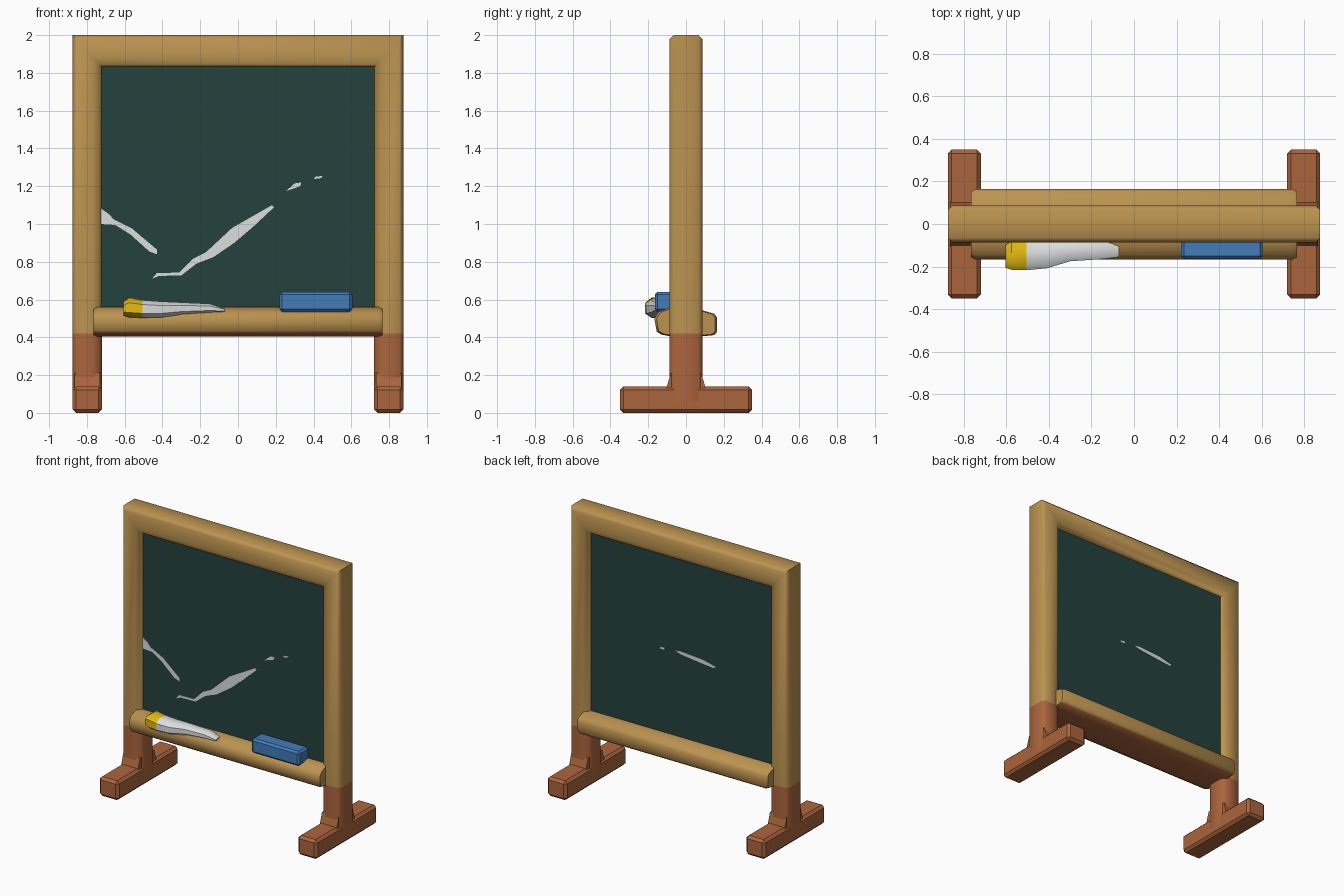
import bpy, bmesh, math
from mathutils import Vector

if "Cube" in bpy.data.objects:
    bpy.data.objects.remove(bpy.data.objects["Cube"])


def material(name, rgb):
    m = bpy.data.materials.new(name)
    m.diffuse_color = (*rgb, 1)
    m.use_nodes = True
    m.node_tree.nodes["Principled BSDF"].inputs["Base Color"].default_value = m.diffuse_color
    return m


TAN = material("tan wood", (0.50, 0.29, 0.08))
RED = material("red brown wood", (0.41, 0.13, 0.047))
GREEN = material("board green", (0.017, 0.055, 0.046))
WHITE = material("chalk white", (0.72, 0.74, 0.74))
YELLOW = material("chalk yellow", (0.78, 0.50, 0.005))
BLUE = material("eraser blue", (0.055, 0.20, 0.48))


def finish(bm, name, mats, rule=None, smooth=None):
    bmesh.ops.recalc_face_normals(bm, faces=bm.faces)
    bm.normal_update()
    for f in bm.faces:
        f.material_index = rule(f) if rule else 0
        f.smooth = smooth is not None
    me = bpy.data.meshes.new(name)
    bm.to_mesh(me)
    bm.free()
    for m in mats:
        me.materials.append(m)
    if smooth is not None:
        me.set_sharp_from_angle(angle=math.radians(smooth))
    ob = bpy.data.objects.new(name, me)
    bpy.context.collection.objects.link(ob)
    return ob


def loft(rings, name, mats, rule=None, smooth=None):
    """Skin a list of equal-length point rings and cap both ends."""
    bm = bmesh.new()
    vs = [[bm.verts.new(p) for p in r] for r in rings]
    n = len(vs[0])
    for a, b in zip(vs, vs[1:]):
        for i in range(n):
            j = (i + 1) % n
            bm.faces.new((a[i], a[j], b[j], b[i]))
    bm.faces.new(vs[0])
    bm.faces.new(vs[-1])
    return finish(bm, name, mats, rule, smooth)


def box(name, lo, hi, mats, bevel=0.0, smooth=None):
    bm = bmesh.new()
    bmesh.ops.create_cube(bm, size=1)
    lo, hi = Vector(lo), Vector(hi)
    for v in bm.verts:
        v.co = Vector([(lo[i] + hi[i]) / 2 + v.co[i] * (hi[i] - lo[i]) for i in range(3)])
    if bevel:
        bmesh.ops.bevel(bm, geom=bm.edges[:], offset=bevel, segments=1, affect='EDGES')
    return finish(bm, name, mats, smooth=smooth)


def plate(name, pts, y, depth):
    """Thin painted stroke: outline in x, z pushed out along y."""
    bm = bmesh.new()
    f = bm.faces.new([bm.verts.new((x, y, z)) for x, z in pts])
    r = bmesh.ops.extrude_face_region(bm, geom=[f])
    for v in r["geom"]:
        if isinstance(v, bmesh.types.BMVert):
            v.co.y += depth
    bmesh.ops.triangulate(bm, faces=[f for f in bm.faces if len(f.verts) > 4])
    return finish(bm, name, [WHITE])


# Mitred frame: one rounded section swept up, across and down, red below the split
half = [(0, -0.065), (0.02, -0.087), (0.11, -0.087), (0.14, -0.072), (0.155, -0.05)]
prof = half + [(d, -y) for d, y in reversed(half)]
X, SPLIT = 0.875, 0.42
rings = [[(-X + d, y, z) for d, y in prof] for z in (0.06, SPLIT)]
rings.append([(-X + d, y, 2 - d * 1.1) for d, y in prof])
rings += [[(-x, y, z) for x, y, z in r] for r in reversed(rings)]
loft(rings, "frame", [TAN, RED],
     lambda f: 1 if f.calc_center_median().z < SPLIT - 0.01 else 0, smooth=50)

# Feet
for s, side in ((-1, "left"), (1, "right")):
    xs = sorted((s * 0.72, s * 0.875))
    box(side + "_foot", (xs[0], -0.35, 0.0), (xs[1], 0.35, 0.14), [RED], 0.018)
    # small flare where the leg meets the foot
    loft([[(x, y * w, z) for x, y in ((xs[0] + .01, -1), (xs[1] - .01, -1), (xs[1] - .01, 1), (xs[0] + .01, 1))]
          for w, z in ((0.105, 0.13), (0.08, 0.21))], side + "_leg_flare", [RED])

# Board panel
box("board", (-0.735, -0.055, 0.48), (0.735, 0.055, 1.85), [GREEN])

# Tray beam with red-brown underside
tray = [(-0.08, 0.56), (-0.145, 0.535), (-0.168, 0.50), (-0.155, 0.43), (-0.13, 0.415), (-0.08, 0.405),
        (0.08, 0.405), (0.15, 0.412), (0.165, 0.43), (0.165, 0.505), (0.15, 0.525), (0.08, 0.545)]
loft([[(x, y * k, 0.48 + (z - 0.48) * k) for y, z in tray]
      for x, k in ((-0.765, 0.93), (-0.745, 1), (0.745, 1), (0.765, 0.93))],
     "tray", [TAN, RED], lambda f: 1 if f.normal.z < -0.75 else 0, smooth=50)

# Eraser
box("eraser", (0.22, -0.165, 0.535), (0.605, -0.05, 0.64), [BLUE], 0.014)


# Chalk stick: sections of x, y range, z range; yellow left end
def section(x, y0, y1, z0, z1):
    a, b = (y1 - y0) * 0.25, (z1 - z0) * 0.25
    return [(x, y0 + a, z0), (x, y1 - a, z0), (x, y1, z0 + b), (x, y1, z1 - b),
            (x, y1 - a, z1), (x, y0 + a, z1), (x, y0, z1 - b), (x, y0, z0 + b)]


chalk = [(-0.605, -0.205, -0.10, 0.515, 0.59), (-0.575, -0.215, -0.08, 0.505, 0.61),
         (-0.505, -0.217, -0.08, 0.503, 0.597), (-0.41, -0.208, -0.08, 0.505, 0.59),
         (-0.30, -0.175, -0.08, 0.52, 0.585), (-0.15, -0.165, -0.08, 0.53, 0.578),
         (-0.07, -0.155, -0.10, 0.535, 0.552)]
loft([section(*c) for c in chalk], "chalk", [WHITE, YELLOW],
     lambda f: 1 if f.calc_center_median().x < -0.51 else 0, smooth=40)

# Chalk strokes on the front and back of the board
plate("stroke_left", [(-0.73, 1.085), (-0.68, 1.05), (-0.66, 1.025), (-0.56, 0.975), (-0.43, 0.865),
                      (-0.43, 0.84), (-0.47, 0.855), (-0.57, 0.945), (-0.65, 0.995), (-0.73, 1.0)], -0.054, -0.005)
plate("stroke_main", [(-0.455, 0.71), (-0.43, 0.74), (-0.31, 0.743), (-0.24, 0.815), (-0.17, 0.85),
                      (-0.03, 0.98), (0.18, 1.10), (0.19, 1.088), (0.08, 0.985), (-0.02, 0.90),
                      (-0.13, 0.825), (-0.22, 0.79), (-0.30, 0.728), (-0.42, 0.725)], -0.054, -0.005)
plate("stroke_dash", [(0.255, 1.175), (0.30, 1.215), (0.335, 1.22), (0.33, 1.20)], -0.054, -0.005)
plate("stroke_dot", [(0.40, 1.238), (0.41, 1.25), (0.45, 1.255), (0.44, 1.243)], -0.054, -0.005)
plate("back_stroke", [(0.05, 1.165), (0.0, 1.172), (-0.17, 1.16), (-0.28, 1.135), (-0.27, 1.12),
                      (-0.17, 1.13), (0.0, 1.15)], 0.054, 0.005)
plate("back_dot", [(0.17, 1.16), (0.13, 1.165), (0.13, 1.148), (0.165, 1.148)], 0.054, 0.005)
